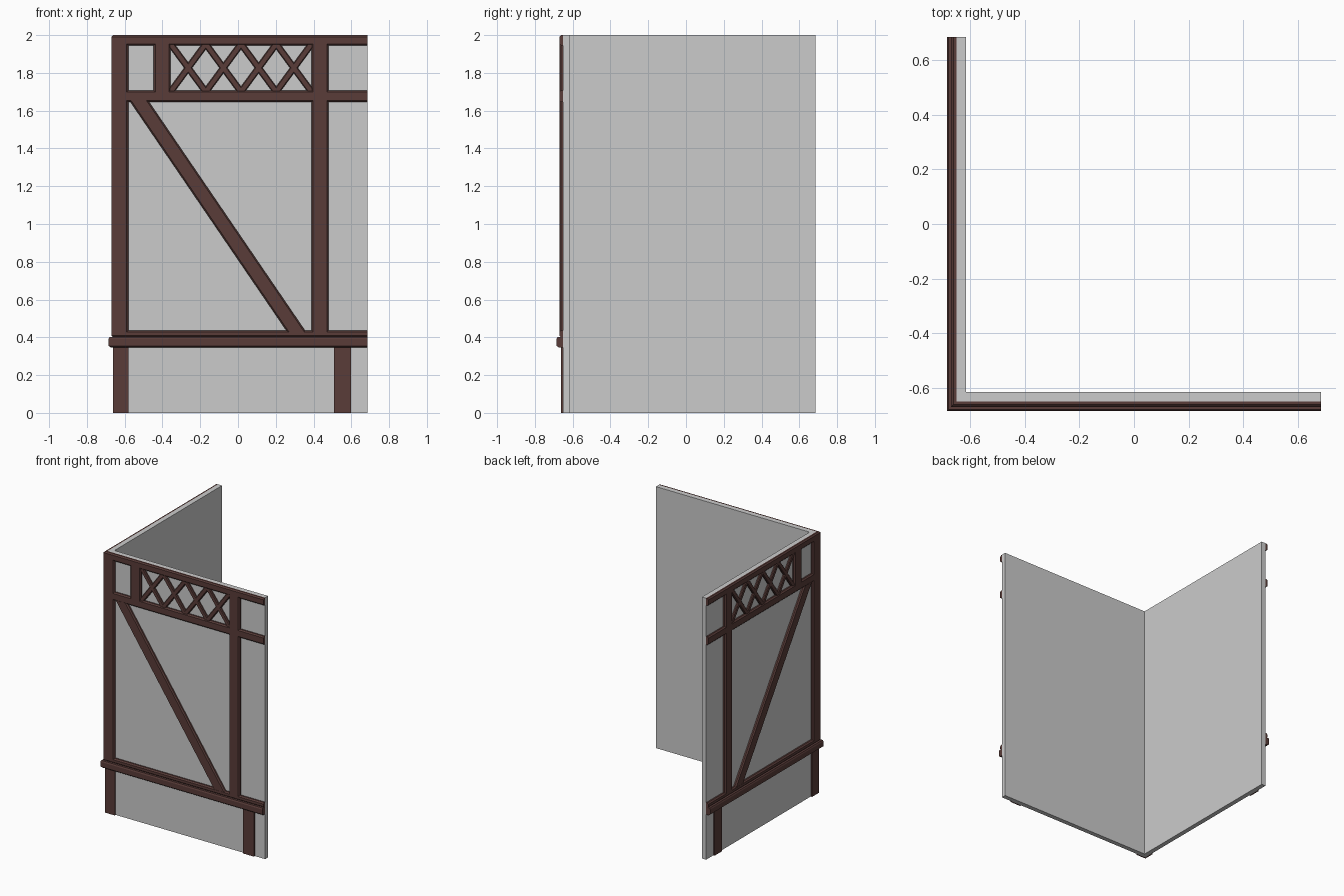
import bpy, bmesh

if "Cube" in bpy.data.objects:
    bpy.data.objects.remove(bpy.data.objects["Cube"])

W = 0.65      # outer wall face distance
E = 0.685     # free end of each wall
wood = bpy.data.materials.new("dark_wood")
wood.diffuse_color = (0.10, 0.045, 0.04, 1)
wood.use_nodes = True
wood.node_tree.nodes["Principled BSDF"].inputs["Base Color"].default_value = wood.diffuse_color


def loft(name, rings, mat=wood):
    """Skin a list of equal closed rings and cap both ends."""
    bm = bmesh.new()
    vs = [[bm.verts.new(p) for p in r] for r in rings]
    n = len(vs[0])
    for a, b in zip(vs, vs[1:]):
        for i in range(n):
            j = (i + 1) % n
            bm.faces.new((a[i], a[j], b[j], b[i]))
    bm.faces.new(vs[0])
    bm.faces.new(vs[-1])
    bmesh.ops.recalc_face_normals(bm, faces=bm.faces)
    me = bpy.data.meshes.new(name)
    bm.to_mesh(me)
    bm.free()
    ob = bpy.data.objects.new(name, me)
    bpy.context.collection.objects.link(ob)
    if mat:
        me.materials.append(mat)
    return ob


def corner_sweep(name, profile, mat=wood):
    """Sweep a (depth, z) profile along both walls, mitred at the corner."""
    loft(name, [[(E, -W - d, z) for d, z in profile],
                [(-W - d, -W - d, z) for d, z in profile],
                [(-W - d, E, z) for d, z in profile]], mat)


def rail(name, z0, z1, d=0.02, c=0.009):
    corner_sweep(name, [(0, z0), (d - c, z0), (d, z0 + c),
                        (d, z1 - c), (d - c, z1), (0, z1)])


def bar(name, u0, z0, u1, z1, w, d=0.02, c=0.009):
    """Chamfered timber with level ends, repeated on both walls."""
    h = w / 2
    sec = [(-h, 0), (-h, d - c), (-h + c, d), (h - c, d), (h, d - c), (h, 0)]
    if c == 0:
        sec = [(-h, 0), (-h, d), (h, d), (h, 0)]
    ends = ((u0, z0), (u1, z1))
    loft("front_" + name, [[(u + s, -W - y, z) for s, y in sec] for u, z in ends])
    loft("left_" + name, [[(-W - y, u + s, z) for s, y in sec] for u, z in ends])


def corner_post(name, z0, z1, d, c):
    """L-shaped post wrapping the outer corner."""
    e = -0.58
    half = [(e, -W), (e, -W - d + c), (e - c, -W - d)] if c else [(e, -W), (e, -W - d)]
    sec = half + [(-W - d, -W - d)] + [(y, x) for x, y in reversed(half)] + [(-W, -W)]
    loft(name, [[(x, y, z) for x, y in sec] for z in (z0, z1)])


# Plaster walls
corner_sweep("corner_wall", [(0, 0), (0, 2), (-0.035, 2), (-0.035, 0)], None)

# Horizontal timbers
rail("top_rail", 1.945, 2.0)
rail("middle_rail", 1.645, 1.708)
rail("bottom_rail", 0.40, 0.437)
corner_sweep("sill_beam", [(0, 0.345), (0.022, 0.345), (0.035, 0.355),
                           (0.035, 0.392), (0.03, 0.402), (0, 0.402)])

# Upright posts
corner_post("upper_corner_post", 0.427, 1.955, 0.02, 0.009)
corner_post("lower_corner_post", 0, 0.35, 0.011, 0)
bar("short_post", -0.402, 1.698, -0.402, 1.955, 0.09)
bar("tall_post", 0.434, 0.427, 0.434, 1.955, 0.09)
bar("lower_post", 0.552, 0, 0.552, 0.35, 0.09, 0.011, 0)

# Diagonal brace
bar("diagonal_brace", -0.525, 1.653, 0.310, 0.429, 0.099)

# Lattice of crossed strips
n, a, b = 4, -0.357, 0.389
step = (b - a) / n
for i in range(n):
    l, r = a + i * step, a + (i + 1) * step
    bar(f"lattice_rising_{i + 1}", l, 1.70, r, 1.953, 0.042, 0.015, 0.006)
    bar(f"lattice_falling_{i + 1}", r, 1.70, l, 1.953, 0.042, 0.015, 0.006)
